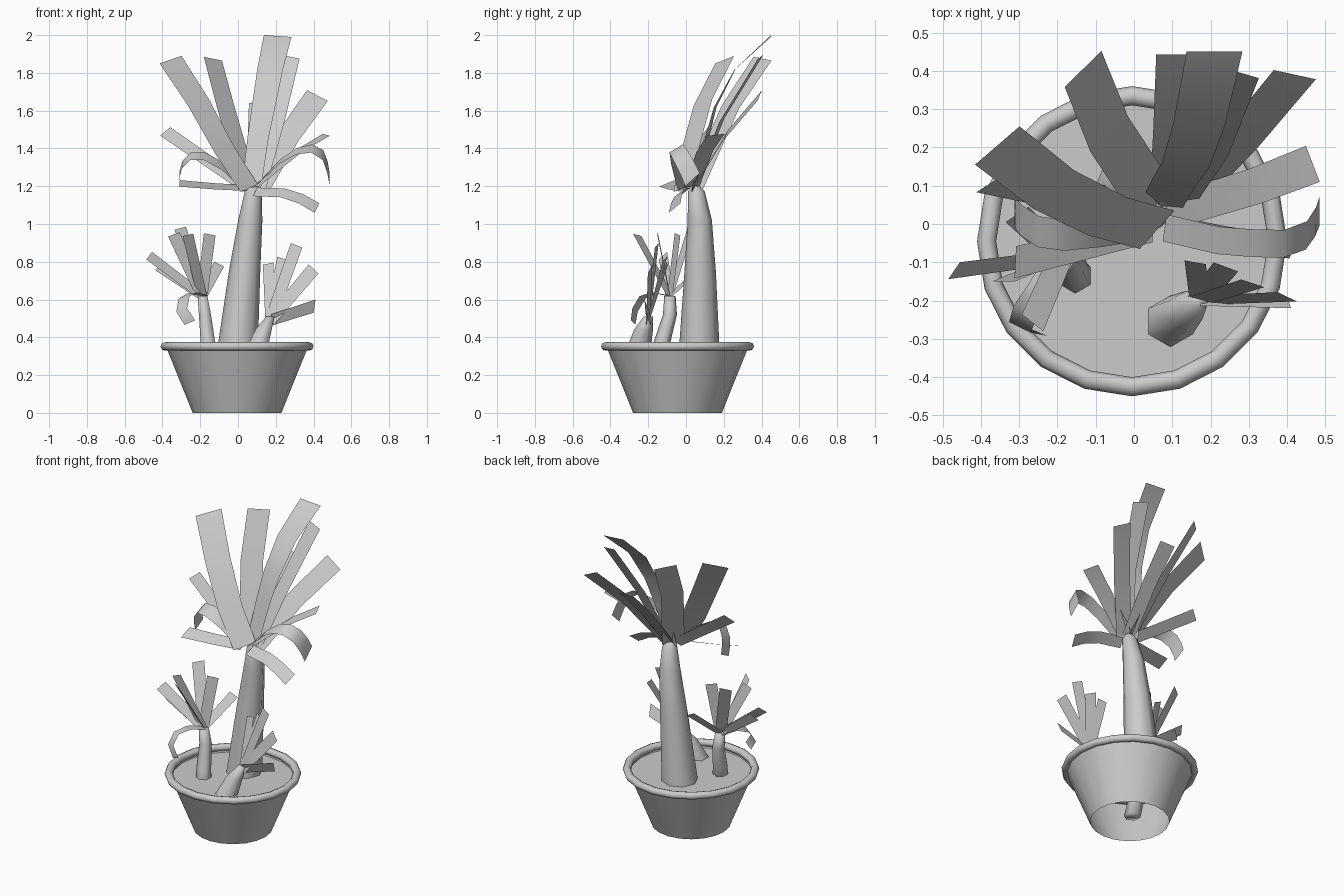
import bpy, math
from mathutils import Vector

grey = bpy.data.materials.new("plain grey")
grey.diffuse_color = (0.6, 0.6, 0.6, 1)


def add_mesh(name, verts, faces, smooth=True):
    me = bpy.data.meshes.new(name)
    me.from_pydata([tuple(v) for v in verts], [], faces)
    me.materials.append(grey)
    for p in me.polygons:
        p.use_smooth = smooth
    ob = bpy.data.objects.new(name, me)
    bpy.context.collection.objects.link(ob)
    return ob


def loft(name, rings, n, close=False, cap_top=False, cap_bottom=False):
    """rings: (x, y, z, radius); vertical stack of n-gons."""
    verts, faces = [], []
    for x, y, z, r in rings:
        for i in range(n):
            a = -math.pi / 2 + 2 * math.pi * i / n
            verts.append((x + r * math.cos(a), y + r * math.sin(a), z))
    m = len(rings)
    for k in range(m if close else m - 1):
        for i in range(n):
            j, k2 = (i + 1) % n, (k + 1) % m
            faces.append((k * n + i, k * n + j, k2 * n + j, k2 * n + i))
    if cap_top:
        faces.append(tuple(range((m - 1) * n, m * n)))
    if cap_bottom:
        faces.append(tuple(reversed(range(n))))
    return add_mesh(name, verts, faces)


def leaf(name, points, half, base_half=None):
    """Flat ribbon along points; the half-width vector blends from base to tip."""
    h1 = Vector(half)
    h0 = Vector(base_half) if base_half else h1 * 0.9
    verts, n = [], len(points)
    for i, p in enumerate(points):
        h = h0.lerp(h1, i / (n - 1))
        verts += [Vector(p) - h, Vector(p) + h]
    faces = [(2 * i, 2 * i + 1, 2 * i + 3, 2 * i + 2) for i in range(n - 1)]
    add_mesh(name, verts, faces)


# pot: open-bottomed wall, rolled rim, soil disc
CX, CY = -0.005, -0.045
loft("pot_wall", [(CX, CY, 0, 0.235), (CX, CY, 0.34, 0.372)], 20)
rim = [(CX, CY, 0.352 + 0.023 * math.sin(a), 0.38 + 0.025 * math.cos(a))
       for a in [math.pi * k / 4 for k in range(8)]]
loft("pot_rim", rim, 20, close=True)
loft("soil", [(CX, CY, 0.325, 0.364)], 20, cap_top=True)

# trunks
loft("main_trunk", [(-.005, 0.07, 0.31, 0.109), (0.035, 0.075, 0.75, 0.083),
                    (0.065, 0.073, 1.02, 0.064), (0.08, 0.055, 1.17, 0.045),
                    (0.08, 0.05, 1.2, 0.025)], 8, cap_top=True)
loft("left_trunk", [(-0.13, -0.172, 0.135, 0.05), (-0.16, -0.125, 0.38, 0.044),
                    (-0.175, -0.085, 0.52, 0.037), (-0.188, -0.085, 0.62, 0.03)],
     6, cap_top=True, cap_bottom=True)
loft("right_trunk", [(0.09, -0.258, 0.31, 0.069), (0.135, -0.225, 0.44, 0.05),
                     (0.17, -0.2, 0.51, 0.025)], 6, cap_top=True)

# main crown
leaf("crown_leaf_tall", [(.07, .045, 1.18), (.105, .11, 1.45), (.135, .155, 1.62),
                         (.17, .26, 1.82), (.21, .45, 1.995)], (.073, 0, -.005), (.05, -.015, 0))
leaf("crown_leaf_back", [(.085, .05, 1.19), (.1, .25, 1.44), (.112, .443, 1.64)],
     (.054, 0, 0), (.045, 0, 0))
leaf("crown_leaf_back_left", [(.06, .045, 1.19), (-.065, .235, 1.62), (-.133, .405, 1.875)],
     (.048, .047, -.01), (.05, .045, -.005))
leaf("crown_leaf_left_wide", [(.06, -.015, 1.19), (-.07, .02, 1.39), (-.21, .09, 1.645),
                              (-.357, .205, 1.87)], (.058, .05, .02), (.045, .05, .02))
leaf("crown_leaf_back_right", [(.1, .04, 1.18), (.2, .19, 1.55), (.278, .395, 1.885)],
     (.048, -.014, -.01))
leaf("crown_leaf_right_upper", [(.11, .04, 1.19), (.27, .21, 1.47), (.42, .39, 1.68)],
     (.055, -.012, -.028))
leaf("crown_leaf_right_middle", [(.09, .03, 1.2), (.32, .1, 1.385), (.467, .157, 1.472)],
     (.018, -.047, -.005))
leaf("crown_leaf_right_curl", [(.08, -.01, 1.19), (.22, -.043, 1.33), (.31, -.05, 1.385),
                               (.39, -.052, 1.4), (.45, -.03, 1.365), (.474, .005, 1.3),
                               (.485, .035, 1.235)], (0, .038, .035), (.005, .035, .008))
leaf("crown_leaf_right_low", [(.09, -.005, 1.17), (.235, -.035, 1.165), (.33, -.05, 1.135),
                              (.418, -.06, 1.085)], (.012, .03, .025))
leaf("crown_leaf_left_middle", [(.05, .03, 1.19), (-.175, .055, 1.345), (-.385, .1, 1.49)],
     (.027, .017, .022))
leaf("crown_leaf_left_low", [(.05, -.01, 1.19), (-.13, -.055, 1.2), (-.31, -.1, 1.215)],
     (.002, .042, .017))
leaf("crown_leaf_left_curl", [(.04, 0, 1.19), (-.08, -.02, 1.305), (-.18, -.03, 1.36),
                              (-.25, -.02, 1.36), (-.295, .01, 1.315), (-.31, .03, 1.26),
                              (-.312, .045, 1.21)], (0, .04, .02), (.005, .04, .02))

# small crowns: straight leaves given by tip and half-width at the tip
left_base, right_base = (-.19, -.085, .62), (.17, -.2, .49)
left_tips = [((-.47, -.122, .832), (.015, .022, .02)),
             ((-.42, -.11, .775), (.018, .015, .02)),
             ((-.34, -.15, .945), (.03, 0, .012)),
             ((-.305, .025, .978), (.03, .02, .008)),
             ((-.265, -.258, .942), (.028, -.022, .006)),
             ((-.15, -.045, .945), (.031, .015, -.006)),
             ((-.1, .1, .788), (.026, .002, -.013))]
right_tips = [((.16, -.1, .79), (.028, -.005, .006)),
              ((.24, -.112, .815), (.032, -.012, -.012)),
              ((.31, -.155, .887), (.03, -.01, -.012)),
              ((.4, -.19, .762), (.025, -.012, -.024)),
              ((.405, -.205, .565), (.005, -.015, .035))]
for side, base, tips in (("left", left_base, left_tips), ("right", right_base, right_tips)):
    for i, (tip, half) in enumerate(tips):
        mid = Vector(base).lerp(Vector(tip), 0.5)
        leaf(f"{side}_plant_leaf_{i + 1}", [base, mid, tip], half)
leaf("left_plant_leaf_curl", [left_base, (-.24, -.165, .635), (-.285, -.23, .612),
                              (-.298, -.27, .545), (-.255, -.28, .478)],
     (.028, -.012, .012), (.03, -.02, 0))
